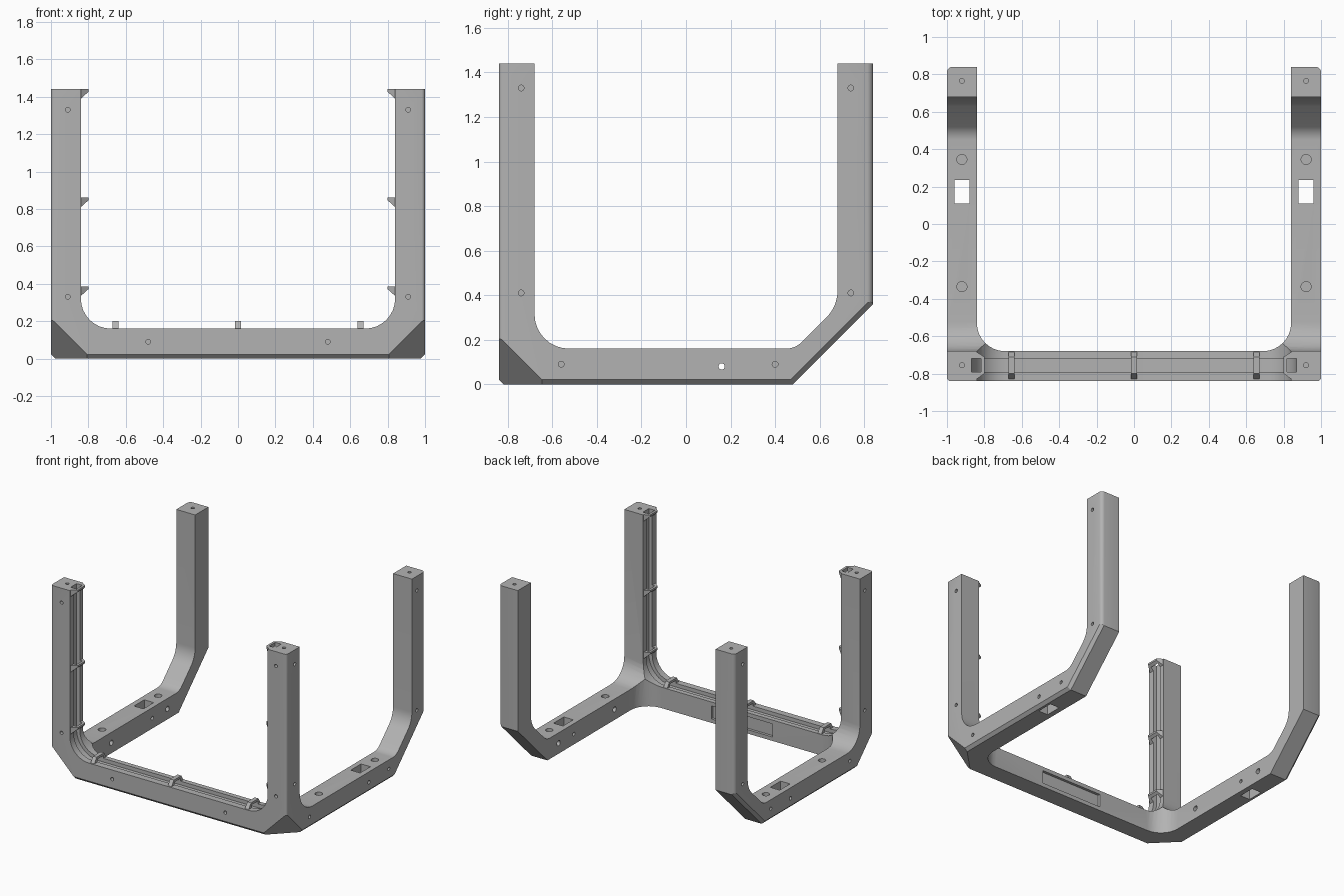
import bpy, bmesh, math
from mathutils import Vector

if "Cube" in bpy.data.objects:
    bpy.data.objects.remove(bpy.data.objects["Cube"])

grey = bpy.data.materials.new("mid_grey")
grey.diffuse_color = (0.45, 0.45, 0.45, 1)
grey.use_nodes = True
grey.node_tree.nodes["Principled BSDF"].inputs["Base Color"].default_value = grey.diffuse_color


def make_object(name, bm):
    bmesh.ops.recalc_face_normals(bm, faces=bm.faces)
    me = bpy.data.meshes.new(name)
    bm.to_mesh(me)
    bm.free()
    ob = bpy.data.objects.new(name, me)
    bpy.context.collection.objects.link(ob)
    me.materials.append(grey)
    return ob


def loft(name, loop_a, loop_b):
    """Closed solid between two matching loops."""
    bm = bmesh.new()
    a = [bm.verts.new(p) for p in loop_a]
    b = [bm.verts.new(p) for p in loop_b]
    bm.faces.new(a)
    bm.faces.new(b[::-1])
    for i in range(len(a)):
        j = (i + 1) % len(a)
        bm.faces.new((a[i], b[i], b[j], a[j]))
    return make_object(name, bm)


def prism(name, pts, axis, lo, hi):
    """Extrude a 2D profile along x, y or z."""
    def place(p, d):
        v = list(p)
        v.insert("xyz".index(axis), d)
        return v
    return loft(name, [place(p, lo) for p in pts], [place(p, hi) for p in pts])


def box(name, lo, hi):
    return prism(name, [(lo[0], lo[1]), (hi[0], lo[1]), (hi[0], hi[1]), (lo[0], hi[1])],
                 "z", lo[2], hi[2])


def rounded(corners, steps=8):
    """Profile from (u, v, radius) corners with filleted bends."""
    out, n = [], len(corners)
    for i, (u, v, r) in enumerate(corners):
        p = Vector((u, v))
        if r == 0:
            out.append((u, v))
            continue
        d1 = (Vector(corners[i - 1][:2]) - p).normalized()
        d2 = (Vector(corners[(i + 1) % n][:2]) - p).normalized()
        half = d1.angle(d2) / 2
        centre = p + (d1 + d2).normalized() * r / math.sin(half)
        a = p + d1 * r / math.tan(half) - centre
        b = p + d2 * r / math.tan(half) - centre
        full = a.angle(b)
        for k in range(steps + 1):
            t = k / steps
            q = (a * math.sin((1 - t) * full) + b * math.sin(t * full)) / math.sin(full)
            out.append(tuple(centre + q))
    return out


def cut(target, cutter):
    mod = target.modifiers.new("cut", "BOOLEAN")
    mod.operation, mod.solver, mod.object = "DIFFERENCE", "EXACT", cutter
    deps = bpy.context.evaluated_depsgraph_get()
    deps.update()
    me = bpy.data.meshes.new_from_object(target.evaluated_get(deps))
    target.modifiers.clear()
    target.data = me
    bpy.data.objects.remove(cutter)


def hole(target, axis, u, v, lo, hi, r):
    ring = [(u + r * math.cos(k * math.pi / 8), v + r * math.sin(k * math.pi / 8))
            for k in range(16)]
    cut(target, prism("hole_cutter", ring, axis, lo, hi))


# Outer envelope: a block trimmed by planes n.p <= c
W, D, H, CH = 1.0, 0.84, 1.44, 0.022
S = math.sqrt(0.5)
planes = [((0, S, -S), 0.48 * S), ((0, -1, -1), D - CH)]
for sx in (1, -1):
    planes += [((sx, 0, -1), W - CH), ((sx, S, -S), W + 0.48 * S - CH),
               ((sx, -1, -1), W + D - 0.215)]
    for sy, r in ((1, 0.03), (-1, 0.02)):
        for deg in (15, 30, 45, 60, 75):
            c, s = math.cos(math.radians(deg)), math.sin(math.radians(deg))
            planes.append(((sx * c, sy * s, 0), (W - r) * c + (D - r) * s + r))
bm = bmesh.new()
bmesh.ops.create_cube(bm, size=2)
for v in bm.verts:
    v.co = (v.co.x * W, v.co.y * D, (v.co.z + 1) * H / 2)
for n, c in planes:
    n = Vector(n)
    res = bmesh.ops.bisect_plane(bm, geom=bm.verts[:] + bm.edges[:] + bm.faces[:], dist=1e-6,
                                 plane_co=n * (c / n.length_squared), plane_no=n, clear_outer=True)
    edges = [e for e in bm.edges if e.is_boundary]
    if edges:
        bmesh.ops.holes_fill(bm, edges=edges, sides=0)
frame = make_object("frame", bm)


# Inner voids leave the posts, bars and bends
def front_void(g=0.0):
    return rounded([(-0.84 - g, 2, 0), (-0.84 - g, 0.16 - g, 0.16 + g),
                    (0.84 + g, 0.16 - g, 0.16 + g), (0.84 + g, 2, 0)])


side_void = rounded([(-0.68, 2, 0), (-0.68, 0.16, 0.155), (0.49, 0.16, 0.1),
                     (0.68, 0.35, 0.17), (0.68, 2, 0)])
top_void = rounded([(-0.84, 2, 0), (-0.84, -0.68, 0.15), (0.84, -0.68, 0.15), (0.84, 2, 0)])
cut(frame, prism("side_cutter", side_void, "x", -2, 2))
cut(frame, prism("top_cutter", top_void, "z", -1, 3))
cut(frame, prism("front_cutter", front_void(), "y", -2, 2))

# Cable channel along the front bar and posts, recess behind the bar
cut(frame, prism("channel_cutter", front_void(0.028), "y", -0.79, -0.718))
cut(frame, box("recess_cutter", (-0.26, -0.70, 0.03), (0.26, -0.6, 0.13)))

# Screw holes, round pockets and square openings
for s in (1, -1):
    for x, z in ((0.48, 0.09), (0.91, 0.33), (0.91, 1.33)):
        hole(frame, "y", s * x, z, -0.9, -0.80, 0.013)
    for y, z in ((-0.74, 1.33), (-0.74, 0.41), (0.74, 1.33), (0.74, 0.41),
                 (-0.56, 0.09), (0.4, 0.09)):
        hole(frame, "x", y, z, *sorted((s * 0.96, s * 1.1)), 0.013)
    hole(frame, "x", 0.16, 0.08, *sorted((s * 0.8, s * 1.1)), 0.014)
    for y in (0.765, -0.755):
        hole(frame, "z", s * 0.92, y, 1.39, 1.5, 0.013)
    for y in (0.345, -0.335):
        hole(frame, "z", s * 0.92, y, 0.13, 0.2, 0.027)
        hole(frame, "x", y, 0.08, *sorted((s * 0.8, s * 0.88)), 0.02)
    cut(frame, box("opening_cutter", (s * 0.92 - 0.04, 0.11, -0.1), (s * 0.92 + 0.04, 0.235, 0.3)))

# Cable clips: small arches across the channel (position across, height)
arch = [(-0.832, -0.005), (-0.80, 0.04), (-0.71, 0.04), (-0.682, -0.005),
        (-0.718, -0.005), (-0.718, 0.022), (-0.79, 0.022), (-0.79, -0.005)]
for i, x in enumerate((-0.655, 0, 0.655)):
    loft(f"bar_clip_{i}", [(x - 0.016, s, 0.16 + h) for s, h in arch],
         [(x + 0.016, s, 0.16 + h) for s, h in arch])
for side, sx in (("right", 1), ("left", -1)):
    for i, z in enumerate((1.44, 0.86, 0.385)):
        loft(f"{side}_post_clip_{i}", [(sx * (0.84 - h), s, z) for s, h in arch],
             [(sx * (0.84 - h), s, z - 0.05 + 0.9 * h) for s, h in arch])

# Smooth bends, crisp edges
for ob in bpy.context.scene.objects:
    ob.select_set(True)
bpy.context.view_layer.objects.active = frame
bpy.ops.object.shade_smooth_by_angle(angle=math.radians(25))
